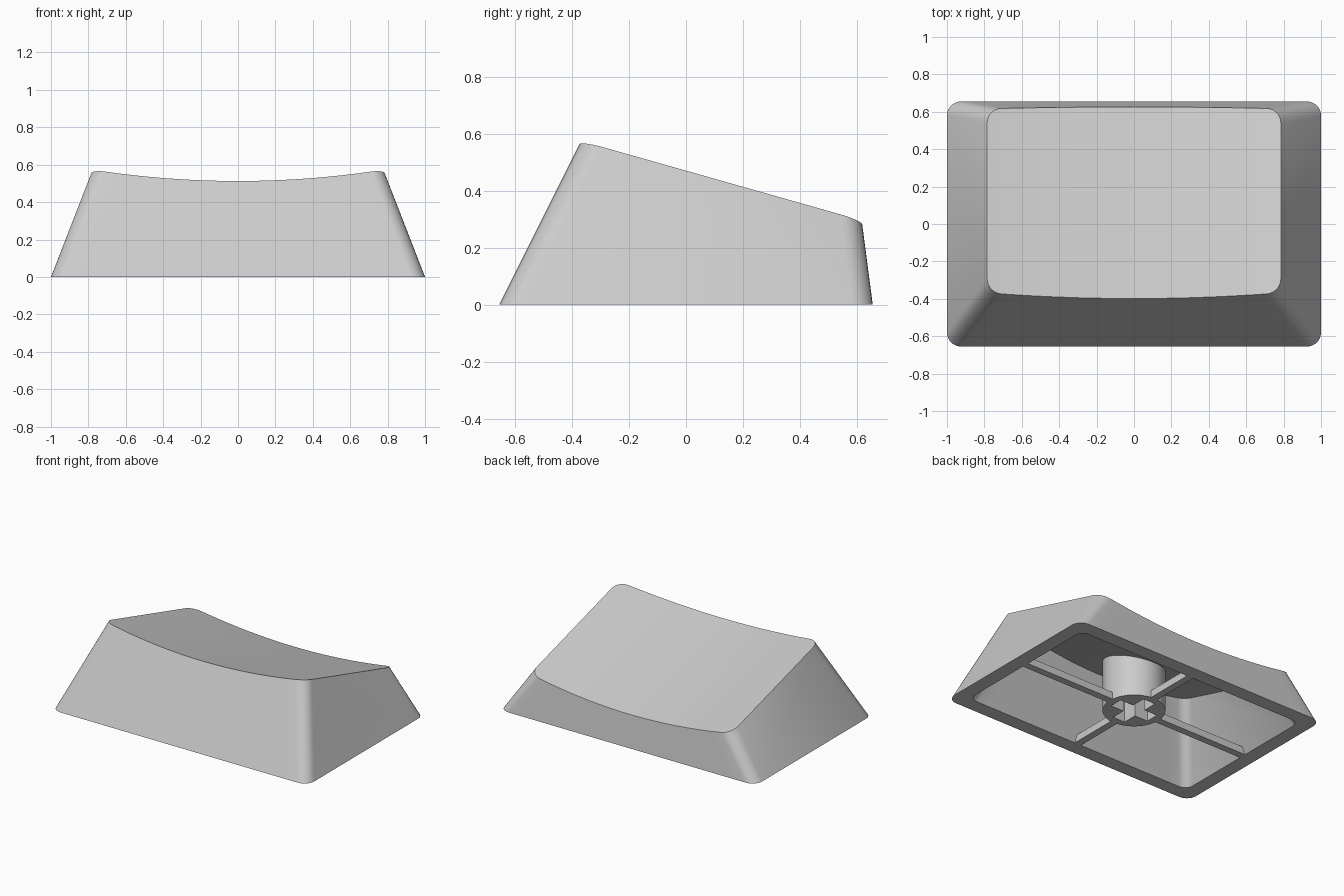
import bpy, bmesh, math
from mathutils import Vector

cube = bpy.data.objects.get("Cube")
if cube:
    bpy.data.objects.remove(cube, do_unlink=True)

grey = bpy.data.materials.new("plain_grey")
grey.use_nodes = True
grey.diffuse_color = (0.6, 0.6, 0.6, 1)
grey.node_tree.nodes["Principled BSDF"].inputs["Base Color"].default_value = (0.6, 0.6, 0.6, 1)

SLOPE, DIP = 0.283, 0.07   # backward fall and sideways scoop of the top
ARC, SPAN = 7, 20          # corner and straight segments


def finish(name, bm, smooth=True):
    bmesh.ops.recalc_face_normals(bm, faces=bm.faces)
    mesh = bpy.data.meshes.new(name)
    bm.to_mesh(mesh)
    bm.free()
    mesh.materials.append(grey)
    obj = bpy.data.objects.new(name, mesh)
    bpy.context.collection.objects.link(obj)
    if smooth:
        shade(obj)
    return obj


def shade(obj):
    bpy.ops.object.select_all(action='DESELECT')
    obj.select_set(True)
    bpy.context.view_layer.objects.active = obj
    bpy.ops.object.shade_smooth_by_angle(angle=math.radians(25))


def columns(half, r):
    """(x, inset) pairs across a rounded rectangle, left to right."""
    arc = [(half - r + r * math.cos(t), r * (1 - math.sin(t)))
           for t in (math.pi / 2 * i / ARC for i in range(ARC + 1))]
    flat = half - r
    mid = [(flat * (2 * i / SPAN - 1), 0) for i in range(1, SPAN)]
    return [(-x, d) for x, d in arc] + mid + arc[::-1]


def base_loop(bm, hx, hy, r):
    cols = columns(hx, r)
    return [[bm.verts.new((x, s * (hy - d), 0)) for x, d in cols] for s in (-1, 1)]


def scooped_loop(bm, hx, hy, r, height):
    """Front and back edges where the sloping walls meet the scooped top."""
    front, back = [], []
    for x, d in columns(hx, r):
        top = height - DIP * (1 - (x / hx) ** 2)
        yf = (-hy + 0.5 * top) / (1 + 0.5 * SLOPE) + d
        yb = (hy - 0.131 * top) / (1 - 0.131 * SLOPE) - d
        front.append(bm.verts.new((x, yf, top - SLOPE * yf)))
        back.append(bm.verts.new((x, yb, top - SLOPE * yb)))
    return [front, back]


def walls(bm, low, high):
    for a, b in zip(low, high):
        for i in range(len(a) - 1):
            bm.faces.new((a[i], a[i + 1], b[i + 1], b[i]))
    for e in (0, -1):      # each side is folded along a diagonal
        bm.faces.new((low[0][e], low[1][e], high[0][e]))
        bm.faces.new((low[1][e], high[1][e], high[0][e]))


def strip(bm, loop):
    f, b = loop
    for i in range(len(f) - 1):
        bm.faces.new((f[i], f[i + 1], b[i + 1], b[i]))


# Hollow shell: outer walls, scooped top, inner walls, ceiling and rim
bm = bmesh.new()
outer = base_loop(bm, 1.0, 0.655, 0.075)
top = scooped_loop(bm, 0.785, 0.655, 0.075, 0.47)
inner = base_loop(bm, 0.9, 0.555, 0.06)
ceiling = scooped_loop(bm, 0.69, 0.555, 0.06, 0.39)
walls(bm, outer, top)
strip(bm, top)
walls(bm, inner, ceiling)
strip(bm, ceiling)
for o, n in zip(outer, inner):
    for i in range(len(o) - 1):
        bm.faces.new((o[i], o[i + 1], n[i + 1], n[i]))
for e in (0, -1):
    bm.faces.new((outer[0][e], outer[1][e], inner[1][e], inner[0][e]))
finish("keycap_shell", bm)

# Round stem, its top slanted to sit inside the shell roof
bm = bmesh.new()
bmesh.ops.create_cone(bm, cap_ends=True, segments=40, radius1=0.2, radius2=0.2, depth=1)
for v in bm.verts:
    v.co.z = 0 if v.co.z < 0 else 0.36 - SLOPE * v.co.y
stem = finish("stem", bm, False)

# Cross-shaped socket cut into the stem
bm = bmesh.new()
L, W = 0.15, 0.047
quarter = [(L, -W), (L, W), (W, W)]
points = []
for k in range(4):
    for x, y in quarter:
        for _ in range(k):
            x, y = -y, x
        points.append(bm.verts.new((x, y, -0.1)))
face = bm.faces.new(points)
out = bmesh.ops.extrude_face_region(bm, geom=[face])
bmesh.ops.translate(bm, vec=Vector((0, 0, 0.35)),
                    verts=[g for g in out["geom"] if isinstance(g, bmesh.types.BMVert)])
cutter = finish("socket_cutter", bm, False)
cutter.hide_render = True
mod = stem.modifiers.new("socket", 'BOOLEAN')
mod.operation = 'DIFFERENCE'
mod.solver = 'EXACT'
mod.object = cutter
bpy.ops.object.select_all(action='DESELECT')
stem.select_set(True)
bpy.context.view_layer.objects.active = stem
bpy.ops.object.modifier_apply(modifier=mod.name)
bpy.data.objects.remove(cutter, do_unlink=True)
shade(stem)

# Thin ribs from the stem to the walls
for name, dx, dy, end in (("left_rib", 1, 0, 0.905), ("right_rib", -1, 0, 0.905),
                          ("back_rib", 0, 1, 0.56), ("front_rib", 0, -1, 0.56)):
    bm = bmesh.new()
    bmesh.ops.create_cube(bm, size=1)
    start, width, height = 0.195, 0.05, 0.05
    mid, length = (start + end) / 2, end - start
    for v in bm.verts:
        v.co = Vector((v.co.x * (length if dx else width) + dx * mid,
                       v.co.y * (length if dy else width) + dy * mid,
                       (v.co.z + 0.5) * height))
    finish(name, bm, False)
